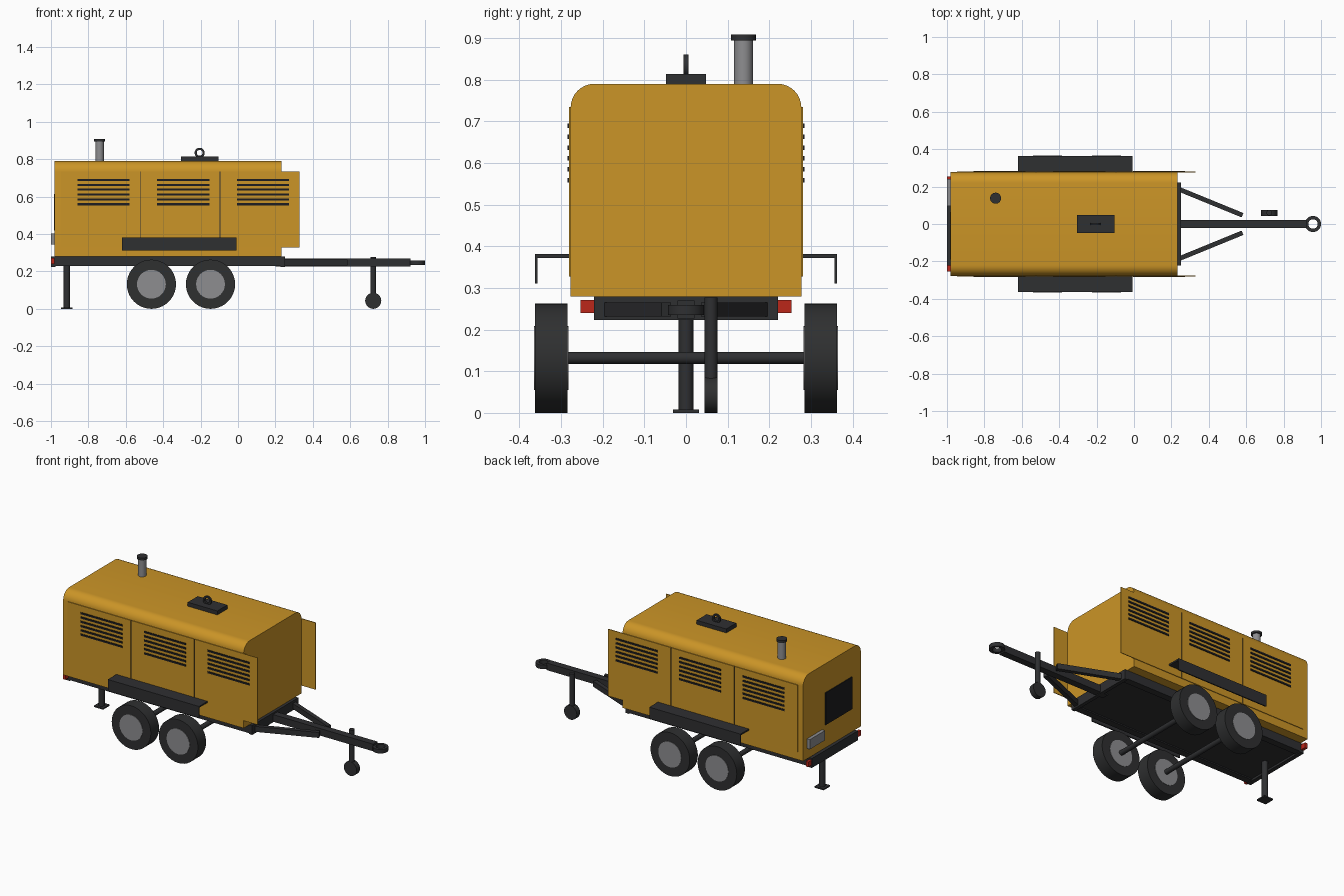
import bpy, bmesh, math
from mathutils import Vector

if "Cube" in bpy.data.objects:
    bpy.data.objects.remove(bpy.data.objects["Cube"])


def material(name, rgb):
    m = bpy.data.materials.new(name)
    m.diffuse_color = (*rgb, 1)
    m.use_nodes = True
    m.node_tree.nodes["Principled BSDF"].inputs["Base Color"].default_value = m.diffuse_color
    return m


YELLOW = material("yellow paint", (0.60, 0.30, 0.02))
DARK = material("dark steel", (0.028, 0.029, 0.031))
TYRE = material("tyre rubber", (0.028, 0.029, 0.030))
GREY = material("grey metal", (0.27, 0.27, 0.28))
BLACK = material("black grille", (0.012, 0.012, 0.014))
RED = material("red lens", (0.50, 0.02, 0.01))


def finish(name, bm, mat, smooth=False):
    bmesh.ops.recalc_face_normals(bm, faces=bm.faces)
    me = bpy.data.meshes.new(name)
    bm.to_mesh(me)
    bm.free()
    me.materials.append(mat)
    ob = bpy.data.objects.new(name, me)
    bpy.context.collection.objects.link(ob)
    if smooth:
        bpy.ops.object.select_all(action='DESELECT')
        ob.select_set(True)
        bpy.context.view_layer.objects.active = ob
        bpy.ops.object.shade_smooth_by_angle(angle=math.radians(35))
    return ob


def box(name, x, y, z, mat):
    """Box from (min, max) ranges."""
    bm = bmesh.new()
    bmesh.ops.create_cube(bm, size=1)
    for v in bm.verts:
        v.co = Vector([(a + b) / 2 + c * (b - a) for (a, b), c in zip((x, y, z), v.co)])
    return finish(name, bm, mat)


def cylinder(name, p, q, r, mat, segs=32):
    """Cylinder from point p to point q."""
    p, q = Vector(p), Vector(q)
    bm = bmesh.new()
    bmesh.ops.create_cone(bm, cap_ends=True, segments=segs, radius1=r, radius2=r, depth=(q - p).length)
    rot = (q - p).to_track_quat('Z', 'Y')
    for v in bm.verts:
        v.co = rot @ v.co + (p + q) / 2
    return finish(name, bm, mat, True)


def prism(name, pts, axis, lo, hi, mat, smooth=False):
    """Extrude a 2D outline along x (pts are y,z) or z (pts are x,y)."""
    bm = bmesh.new()
    place = (lambda a, b, t: (t, a, b)) if axis == 'x' else (lambda a, b, t: (a, b, t))
    face = bm.faces.new([bm.verts.new(place(a, b, lo)) for a, b in pts])
    new = bmesh.ops.extrude_face_region(bm, geom=[face])["geom"]
    shift = Vector(place(0, 0, hi - lo))
    for v in new:
        if isinstance(v, bmesh.types.BMVert):
            v.co += shift
    return finish(name, bm, mat, smooth)


def ring(name, centre, outer, inner, half, axis, mat, segs=32):
    """Flat-sided ring around the y or z axis."""
    bm = bmesh.new()
    loops = []
    for i in range(segs):
        a = 2 * math.pi * i / segs
        loop = []
        for r, h in ((outer, -half), (outer, half), (inner, half), (inner, -half)):
            u, w = r * math.cos(a), r * math.sin(a)
            off = (u, w, h) if axis == 'z' else (u, h, w)
            loop.append(bm.verts.new(Vector(centre) + Vector(off)))
        loops.append(loop)
    for i in range(segs):
        a, b = loops[i], loops[(i + 1) % segs]
        for k in range(4):
            bm.faces.new((a[k], a[(k + 1) % 4], b[(k + 1) % 4], b[k]))
    return finish(name, bm, mat, True)


# Canopy with rounded top edges
R, W, TOP = 0.057, 0.277, 0.79
outline = [(-W, 0.28), (W, 0.28)]
for cy, start in ((W - R, 0), (R - W, 90)):
    for i in range(9):
        a = math.radians(start + 90 * i / 8)
        outline.append((cy + R * math.cos(a), TOP - R + R * math.sin(a)))
prism("canopy", outline, 'x', -0.98, 0.232, YELLOW, True)

# Side doors with louvres, steps, tail lights and drawbar braces on both sides
for side, s in (("left", 1), ("right", -1)):
    def span(a, b):
        return tuple(sorted((s * a, s * b)))

    for d in range(3):
        c = 0.117 - 0.4265 * d
        box(f"{side}_door_{d}", (c - 0.2105, c + 0.2105), span(0.2765, 0.281), (0.328, 0.734), YELLOW)
        # dark seam beside each door
        if d < 2:
            box(f"{side}_seam_{d}", (c - 0.2155, c - 0.211), span(0.2765, 0.2785), (0.328, 0.734), DARK)
        for k in range(6):
            z = 0.689 - 0.026 * k
            box(f"{side}_louvre_{d}_{k}", (c - 0.123, c + 0.157), span(0.280, 0.2845),
                (z - 0.0055, z + 0.0055), BLACK)
    step = [(0.277, 0.381), (0.363, 0.381), (0.363, 0.311), (0.356, 0.311), (0.356, 0.372), (0.277, 0.372)]
    prism(f"{side}_step", [(s * y, z) for y, z in step], 'x', -0.62, -0.008, DARK)
    box(f"{side}_tail_light", (-0.999, -0.982), span(0.221, 0.253), (0.240, 0.271), RED)
    box(f"{side}_frame_rail", (-0.98, 0.232), span(0.18, 0.221), (0.228, 0.28), DARK)
    # angled brace
    a, b = Vector((0.235, 0.188)), Vector((0.58, 0.047))
    n = Vector((a.y - b.y, b.x - a.x)).normalized() * 0.0125
    brace = [a + n, b + n, b - n, a - n]
    prism(f"{side}_drawbar_brace", [(p.x, s * p.y) for p in brace], 'z', 0.232, 0.265, DARK)

# Chassis
box("chassis_floor", (-0.98, 0.232), (-0.19, 0.19), (0.235, 0.281), DARK)
box("rear_bumper", (-1.0, -0.975), (-0.221, 0.221), (0.223, 0.28), DARK)
box("front_crossbeam", (0.228, 0.25), (-0.221, 0.221), (0.223, 0.28), DARK)

# Drawbar and towing eye
box("drawbar", (0.20, 0.922), (-0.021, 0.021), (0.227, 0.27), DARK)
ring("towing_eye", (0.957, 0, 0.247), 0.043, 0.025, 0.012, 'z', DARK)

# Wheels and axles
for i, x in enumerate((-0.463, -0.147)):
    cylinder(f"axle_{i}", (x, -0.29, 0.132), (x, 0.29, 0.132), 0.0145, DARK, 16)
    for s in (-1, 1):
        cylinder(f"tyre_{i}_{s}", (x, s * 0.284, 0.1315), (x, s * 0.362, 0.1315), 0.1315, TYRE, 40)
        cylinder(f"wheel_rim_{i}_{s}", (x, s * 0.282, 0.1315), (x, s * 0.365, 0.1315), 0.077, GREY, 32)

# Jockey wheel and rear support leg
cylinder("jockey_post", (0.723, 0.06, 0.045), (0.723, 0.06, 0.277), 0.0155, DARK, 20)
cylinder("jockey_wheel", (0.723, 0.044, 0.043), (0.723, 0.076, 0.043), 0.043, TYRE, 28)
cylinder("support_leg", (-0.915, 0, 0.004), (-0.915, 0, 0.24), 0.0175, DARK, 20)
box("support_foot", (-0.946, -0.884), (-0.031, 0.031), (0, 0.008), DARK)

# Roof fittings
box("lifting_plate", (-0.304, -0.105), (-0.048, 0.048), (0.786, 0.814), DARK)
ring("lifting_ring", (-0.205, 0, 0.834), 0.027, 0.0155, 0.0055, 'y', DARK, 28)
cylinder("exhaust_pipe", (-0.74, 0.138, 0.785), (-0.74, 0.138, 0.896), 0.0225, GREY)
cylinder("exhaust_cap", (-0.74, 0.138, 0.894), (-0.74, 0.138, 0.908), 0.0295, DARK)

# Rear grille and control panel
box("rear_grille", (-0.985, -0.975), (-0.19, 0.065), (0.42, 0.615), BLACK)
box("control_panel", (-1.0, -0.975), (0.095, 0.24), (0.343, 0.402), GREY)
